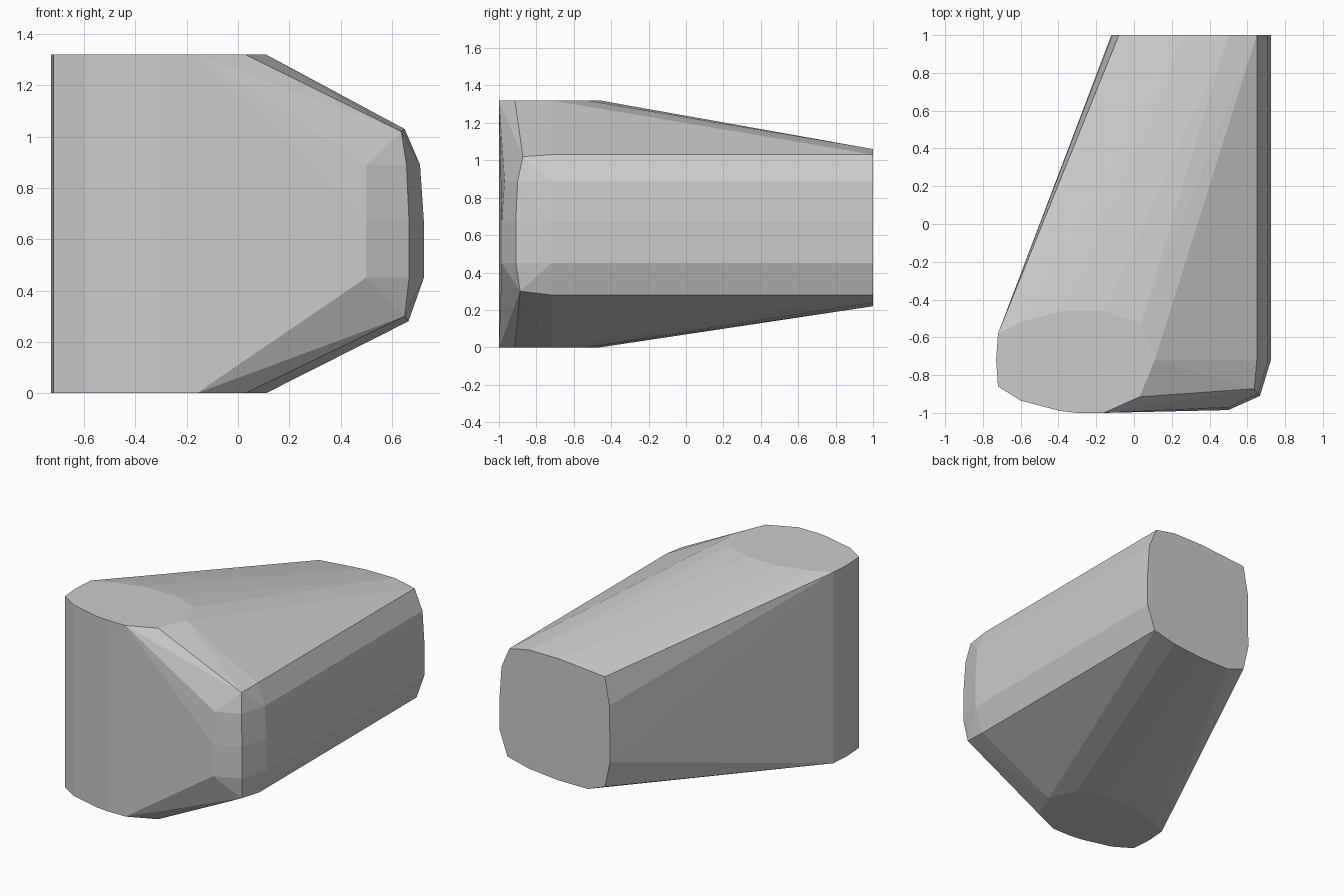
import bpy, bmesh

if "Cube" in bpy.data.objects:
    bpy.data.objects.remove(bpy.data.objects["Cube"])

TOP = 1.32
# outline of the upright post, seen from above (x, y)
post = [(-.72, -.58), (-.73, -.72), (-.72, -.86), (-.6, -.935), (-.39, -.99),
        (-.3, -1), (-.16, -1), (.03, -.915), (.11, -.72), (.035, -.53),
        (-.15, -.46), (-.38, -.46), (-.6, -.52)]
# outline of the rear end of the horizontal beam (x, z)
beam = [(.65, 1.03), (.5, 1.06), (.27, 1.06), (-.08, 1.03), (-.115, .84),
        (-.12, .45), (-.08, .27), (.05, .22), (.28, .22), (.5, .24),
        (.665, .28), (.725, .45), (.725, .67), (.71, .89)]
# rounded front corner of the beam: start of the side, bevel row, front row
side = [(.65, -.72, 1.03), (.71, -.72, .89), (.725, -.72, .67),
        (.725, -.72, .45), (.665, -.72, .28)]
bevel = [(.637, -.872, 1.02), (.657, -.9, .89), (.667, -.91, .67),
         (.667, -.91, .45), (.65, -.887, .3)]
front = [(.5, -.97, .89), (.5, -.985, .67), (.5, -.985, .45)]

points = [(x, y, z) for z in (0, TOP) for x, y in post]
points += [(x, 1, z) for x, z in beam] + side + bevel + front

# wrap both rounded parts in one convex faceted block
bm = bmesh.new()
for p in points:
    bm.verts.new(p)
hull = bmesh.ops.convex_hull(bm, input=bm.verts[:])
loose = [v for v in bm.verts if not v.link_faces]
bmesh.ops.delete(bm, geom=loose, context='VERTS')
bmesh.ops.dissolve_limit(bm, angle_limit=.01, verts=bm.verts[:], edges=bm.edges[:])
bmesh.ops.recalc_face_normals(bm, faces=bm.faces[:])

mesh = bpy.data.meshes.new("elbow_block")
bm.to_mesh(mesh)
bm.free()
block = bpy.data.objects.new("elbow_block", mesh)
bpy.context.collection.objects.link(block)
